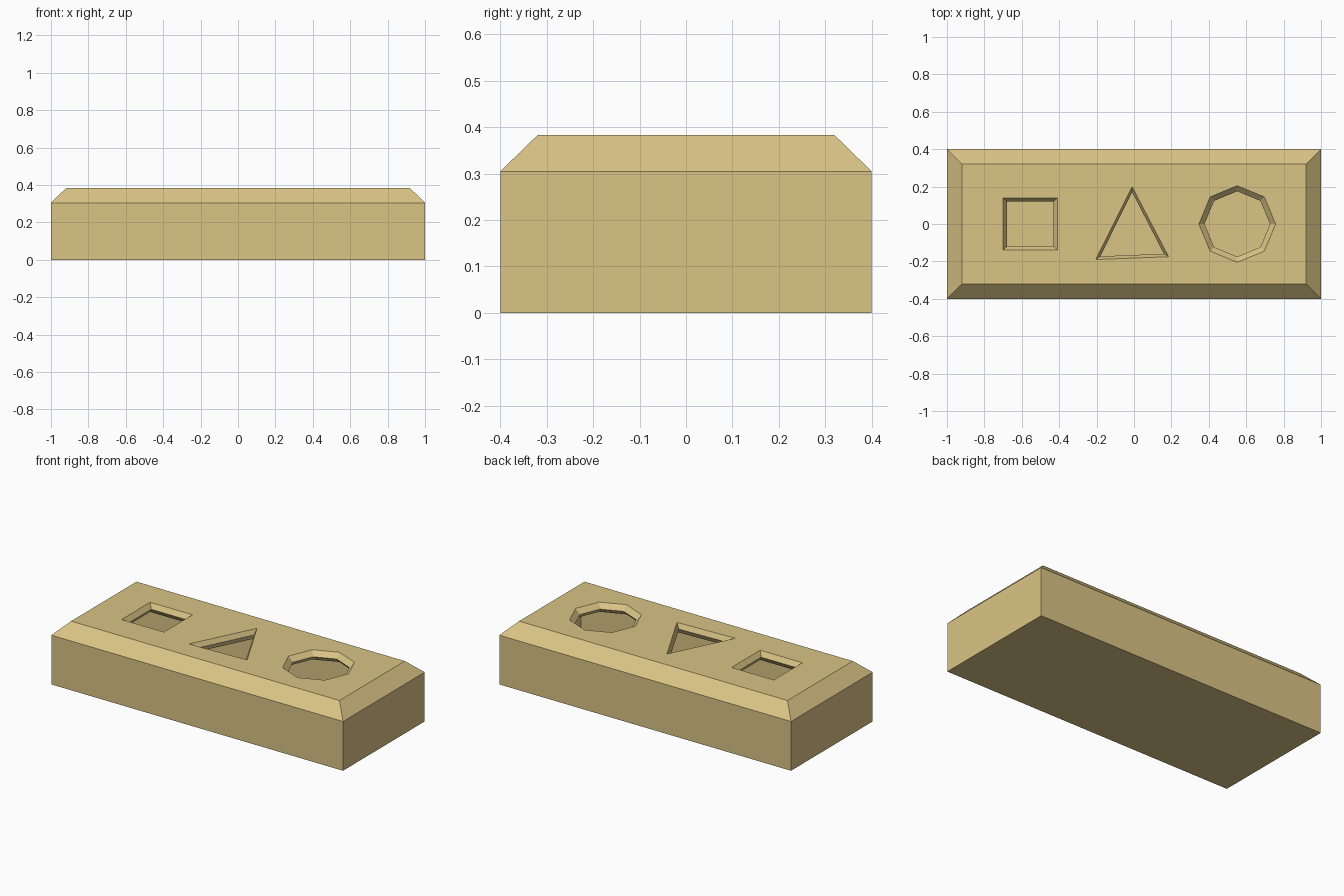
import bpy, bmesh, math
from mathutils import Vector

cube = bpy.data.objects.get("Cube")
if cube:
    bpy.data.objects.remove(cube)

wood = bpy.data.materials.new("pale_wood")
wood.use_nodes = True
tint = (0.70, 0.55, 0.235, 1)
wood.diffuse_color = tint
wood.node_tree.nodes["Principled BSDF"].inputs["Base Color"].default_value = tint

TOP, SHOULDER, CHAMFER = 0.383, 0.305, 0.08
LIP, LIP_DEPTH = 0.03, 0.03


def rect(hx, hy, cx=0):
    return [Vector((cx + sx * hx, sy * hy)) for sx, sy in ((-1, -1), (1, -1), (1, 1), (-1, 1))]


def ring(bm, points, z):
    return [bm.verts.new((p.x, p.y, z)) for p in points]


def bridge(bm, low, high):
    n = len(low)
    for i in range(n):
        j = (i + 1) % n
        bm.faces.new((low[i], low[j], high[j], high[i]))


def loop_edges(bm, verts):
    return [bm.edges.new((v, verts[(i + 1) % len(verts)]))
            if not bm.edges.get((v, verts[(i + 1) % len(verts)]))
            else bm.edges.get((v, verts[(i + 1) % len(verts)])) for i, v in enumerate(verts)]


def shrink(points):
    centre = sum(points, Vector((0, 0))) / len(points)
    return [p + (centre - p).normalized() * LIP for p in points]


# Hole outlines: square, triangle and octagon
square = rect(0.145, 0.14, -0.555)
triangle = [Vector(p) for p in ((-0.205, -0.19), (0.185, -0.175), (-0.01, 0.2))]
octagon = [Vector((0.552 + 0.205 * math.cos(a), 0.205 * math.sin(a)))
           for a in (i * math.pi / 4 for i in range(8))]

# Hollow block with a chamfered top
bm = bmesh.new()
base = ring(bm, rect(1, 0.4), 0)
shoulder = ring(bm, rect(1, 0.4), SHOULDER)
rim = ring(bm, rect(1 - CHAMFER, 0.4 - CHAMFER), TOP)
bm.faces.new(base[::-1])
bridge(bm, base, shoulder)
bridge(bm, shoulder, rim)

# Bevelled lips that slope in and then flare back under the top
top_edges = loop_edges(bm, rim)
for outline in (square, triangle, octagon):
    mouth = ring(bm, outline, TOP)
    throat = ring(bm, shrink(outline), TOP - LIP_DEPTH)
    under = ring(bm, outline, TOP - 2 * LIP_DEPTH)
    bridge(bm, mouth, throat)
    bridge(bm, throat, under)
    top_edges += loop_edges(bm, mouth)

# Flat top filled around the holes
bmesh.ops.triangle_fill(bm, edges=top_edges, use_beauty=True, normal=(0, 0, 1))
flat = [f for f in bm.faces if all(abs(v.co.z - TOP) < 1e-4 for v in f.verts)]
for f in flat:
    f.normal_update()
    if f.normal.z < 0:
        f.normal_flip()
bmesh.ops.dissolve_limit(bm, angle_limit=0.01, verts=[],
                         edges=[e for e in bm.edges if len(e.link_faces) == 2
                                and all(f in flat for f in e.link_faces)])

mesh = bpy.data.meshes.new("shape_block")
bm.to_mesh(mesh)
bm.free()
mesh.materials.append(wood)
block = bpy.data.objects.new("shape_block", mesh)
bpy.context.collection.objects.link(block)
